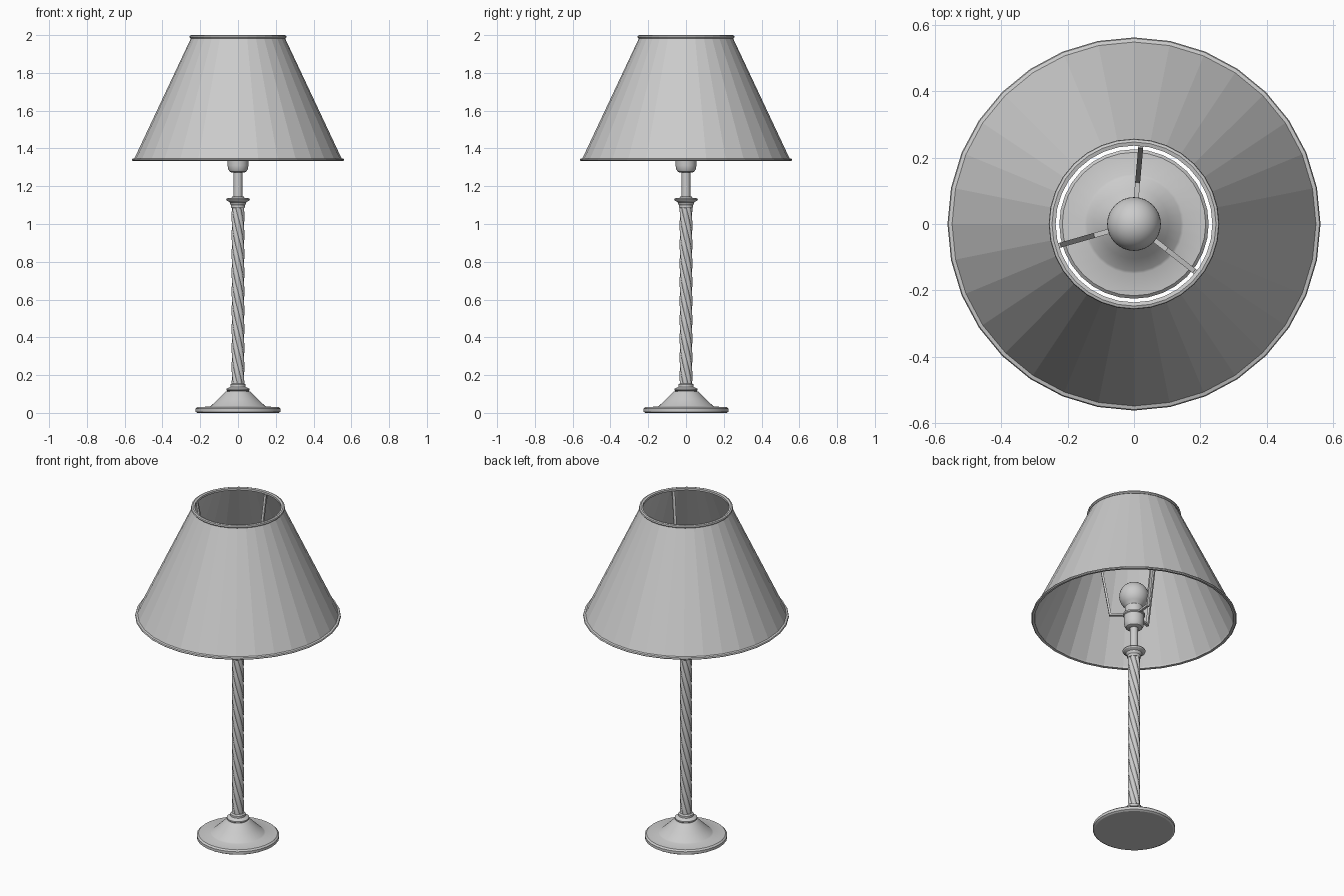
import bpy, bmesh
from math import sin, cos, pi, radians
from mathutils import Vector

if "Cube" in bpy.data.objects:
    bpy.data.objects.remove(bpy.data.objects["Cube"])


def make_object(name, bm, smooth=None):
    bmesh.ops.recalc_face_normals(bm, faces=bm.faces)
    mesh = bpy.data.meshes.new(name)
    bm.to_mesh(mesh)
    bm.free()
    ob = bpy.data.objects.new(name, mesh)
    bpy.context.collection.objects.link(ob)
    if smooth:
        bpy.ops.object.select_all(action='DESELECT')
        bpy.context.view_layer.objects.active = ob
        ob.select_set(True)
        bpy.ops.object.shade_smooth_by_angle(angle=radians(smooth))
    return ob


def lathe(name, profile, sides=32, closed=False, smooth=None):
    """Spin (radius, z) points about z; open profiles are capped or end in a pole."""
    bm = bmesh.new()
    rings = []
    for r, z in profile:
        n = 1 if r == 0 else sides
        rings.append([bm.verts.new((r * cos(2 * pi * i / sides), r * sin(2 * pi * i / sides), z))
                      for i in range(n)])
    pairs = list(zip(rings, rings[1:]))
    if closed:
        pairs.append((rings[-1], rings[0]))
    for a, b in pairs:
        for i in range(sides):
            j = (i + 1) % sides
            quad = [a[i % len(a)], a[j % len(a)], b[j % len(b)], b[i % len(b)]]
            bm.faces.new(list(dict.fromkeys(quad)))
    if not closed:
        for ring in (rings[0], rings[-1]):
            if len(ring) > 1:
                bm.faces.new(ring)
    return make_object(name, bm, smooth)


# Round foot with a flared cone and collars
lathe("base", [(0.215, 0), (0.225, 0.006), (0.225, 0.022), (0.216, 0.03), (0.15, 0.034),
               (0.142, 0.038), (0.105, 0.073), (0.08, 0.098), (0.064, 0.113), (0.055, 0.115),
               (0.061, 0.12), (0.061, 0.127), (0.05, 0.134), (0.041, 0.138), (0.041, 0.15),
               (0.033, 0.156)], smooth=30)

# Twisted rope column: lobed section turning as it rises
bm = bmesh.new()
STRANDS, SIDES, LEVELS, TURNS = 6, 48, 80, 1.6
rows = []
for k in range(LEVELS + 1):
    t = k / LEVELS
    row = []
    for i in range(SIDES):
        a = 2 * pi * i / SIDES
        r = 0.0275 + 0.0065 * abs(cos(a * STRANDS / 2)) 
        b = a - 2 * pi * TURNS * t
        row.append(bm.verts.new((r * cos(b), r * sin(b), 0.145 + 0.955 * t)))
    rows.append(row)
for a, b in zip(rows, rows[1:]):
    for i in range(SIDES):
        j = (i + 1) % SIDES
        bm.faces.new((a[i], a[j], b[j], b[i]))
bm.faces.new(rows[0])
bm.faces.new(rows[-1])
make_object("twisted_column", bm, 40)

# Capital on the column
lathe("capital", [(0.034, 1.085), (0.037, 1.09), (0.037, 1.1), (0.042, 1.106), (0.044, 1.115),
                  (0.06, 1.124), (0.063, 1.13), (0.06, 1.136), (0.035, 1.138), (0.03, 1.145)],
      smooth=30)

# Stem, lamp holder and bulb
lathe("stem", [(0.023, 1.13), (0.023, 1.285)], smooth=30)
lathe("socket", [(0.034, 1.273), (0.045, 1.278), (0.052, 1.29), (0.055, 1.31), (0.055, 1.35),
                 (0.06, 1.354), (0.06, 1.364), (0.05, 1.368), (0.05, 1.405), (0.045, 1.41)],
      smooth=30)
ball = [(0.081 * sin(a), 1.475 + 0.081 * cos(a)) for a in
        [radians(140 - 140 * k / 12) for k in range(12)]]
lathe("bulb", [(0.042, 1.395)] + ball + [(0, 1.556)], smooth=40)

# Shade wall and its two rims
lathe("shade", [(0.551, 1.342), (0.246, 1.99), (0.240, 1.99), (0.545, 1.342)], closed=True)
lathe("shade_bottom_rim", [(0.543, 1.335), (0.557, 1.333), (0.562, 1.338), (0.559, 1.345),
                           (0.548, 1.348), (0.541, 1.344)], closed=True)
lathe("shade_top_rim", [(0.236, 1.985), (0.252, 1.983), (0.257, 1.989), (0.255, 1.997),
                        (0.247, 2.0), (0.236, 1.997)], closed=True)

# Three bent flat arms carrying the shade
for n, deg in enumerate((85, 196, 322)):
    bm = bmesh.new()
    d = Vector((cos(radians(deg)), sin(radians(deg)), 0))
    side = Vector((-d.y, d.x, 0)) * 0.0075
    up = Vector((0, 0, 1))
    path = [((0.04, 1.352), (0.04, 1.364)), ((0.135, 1.352), (0.125, 1.364)),
            ((0.24, 1.985), (0.23, 1.985))]
    sections = []
    for low, high in path:
        p, q = (d * r + up * z for r, z in (low, high))
        sections.append([bm.verts.new(v) for v in (p - side, p + side, q + side, q - side)])
    for a, b in zip(sections, sections[1:]):
        for i in range(4):
            j = (i + 1) % 4
            bm.faces.new((a[i], a[j], b[j], b[i]))
    bm.faces.new(sections[0])
    bm.faces.new(sections[-1])
    make_object(f"shade_arm_{n + 1}", bm)
